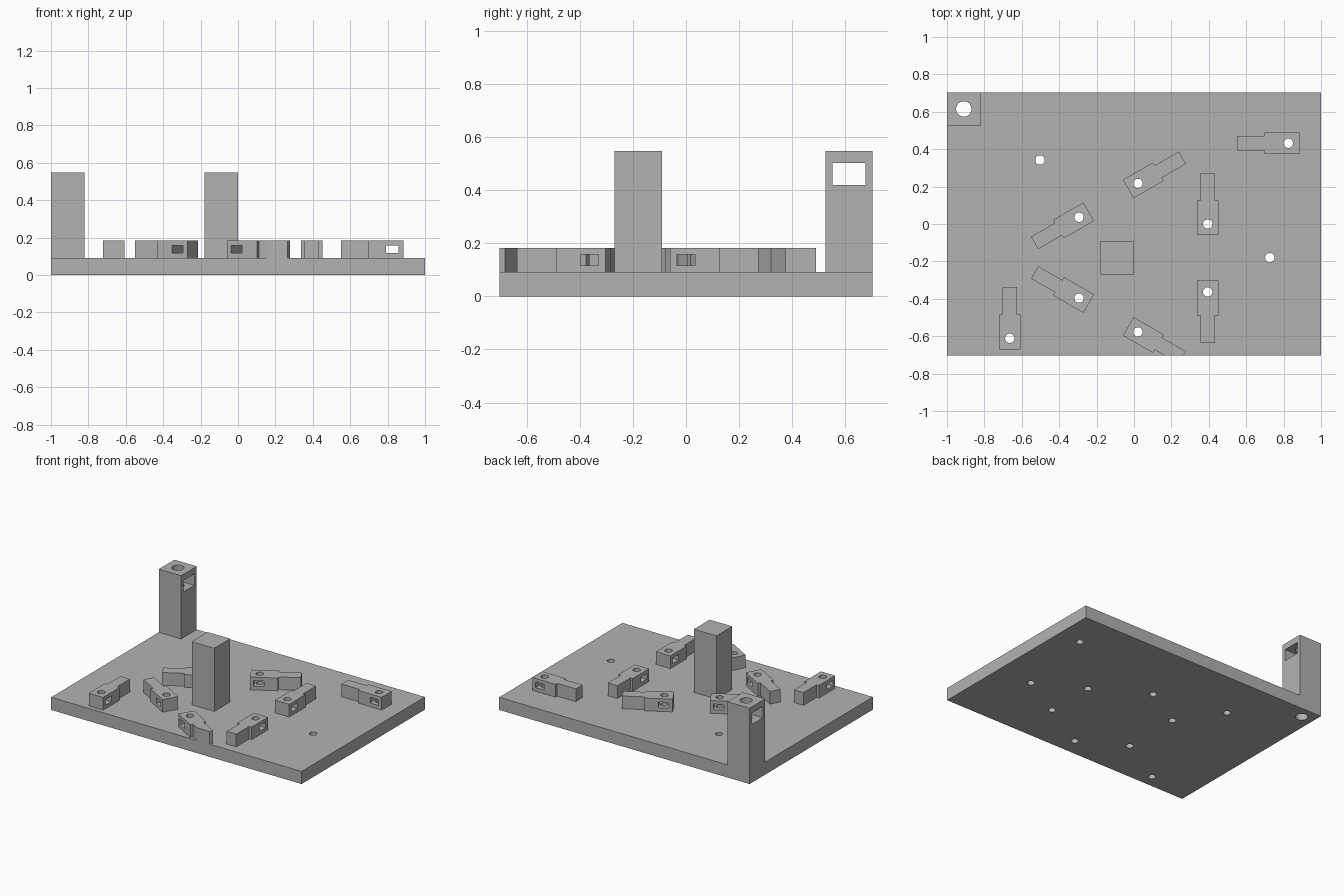
import bpy, bmesh, math
from mathutils import Matrix, Vector

if "Cube" in bpy.data.objects:
    bpy.data.objects.remove(bpy.data.objects["Cube"])

PLATE_Y, PLATE_Z, CLIP_Z, POST_Z = 0.703, 0.091, 0.183, 0.547
PIN_R = 0.025

grey = bpy.data.materials.new("plain grey")
grey.diffuse_color = (0.448, 0.448, 0.448, 1)
grey.use_nodes = True
grey.node_tree.nodes["Principled BSDF"].inputs["Base Color"].default_value = grey.diffuse_color


def add_object(name, bm):
    mesh = bpy.data.meshes.new(name)
    bmesh.ops.recalc_face_normals(bm, faces=bm.faces)
    bm.to_mesh(mesh)
    bm.free()
    mesh.materials.append(grey)
    obj = bpy.data.objects.new(name, mesh)
    bpy.context.collection.objects.link(obj)
    return obj


def add_box(bm, x0, x1, y0, y1, z0, z1):
    size = Matrix.Diagonal((x1 - x0, y1 - y0, z1 - z0, 1))
    mid = Vector((x0 + x1, y0 + y1, z0 + z1)) / 2
    bmesh.ops.create_cube(bm, size=1, matrix=Matrix.Translation(mid) @ size)


def add_drill(bm, x, y, r):
    bmesh.ops.create_cone(bm, cap_ends=True, segments=32, radius1=r, radius2=r,
                          depth=2, matrix=Matrix.Translation((x, y, 0.2)))


def box(name, *bounds):
    bm = bmesh.new()
    add_box(bm, *bounds)
    return add_object(name, bm)


def drills(holes):
    bm = bmesh.new()
    for x, y, r in holes:
        add_drill(bm, x, y, r)
    return add_object("drill_cutter", bm)


def cut(obj, cutter, operation='DIFFERENCE'):
    """Apply a boolean, then discard the cutter."""
    cutter.hide_render = True
    mod = obj.modifiers.new("cut", 'BOOLEAN')
    mod.object, mod.operation, mod.solver = cutter, operation, 'EXACT'
    bpy.context.view_layer.update()
    deps = bpy.context.evaluated_depsgraph_get()
    mesh = bpy.data.meshes.new_from_object(obj.evaluated_get(deps))
    obj.modifiers.clear()
    obj.data = mesh
    bpy.data.objects.remove(cutter)


# Clip placements: pin hole x, y and the direction its tail points (degrees)
clips = [
    (0.825, 0.432, 180), (0.394, 0.0, 90), (0.394, -0.363, -90),
    (-0.664, -0.611, 90), (0.021, 0.217, 30), (-0.294, 0.036, 210),
    (-0.294, -0.396, 150), (0.021, -0.577, -30),
]
corner_hole = (-0.91, 0.615, 0.041)

# Base plate with pin holes below every clip, two free holes and the corner hole
plate = box("base_plate", -1, 1, -PLATE_Y, PLATE_Y, 0, PLATE_Z)
cut(plate, drills([(x, y, PIN_R) for x, y, _ in clips]
                  + [(-0.503, 0.342, PIN_R), (0.726, -0.18, PIN_R), corner_hole]))

# Solid centre post
box("centre_post", -0.18, 0, -0.27, -0.09, PLATE_Z, POST_Z)

# Corner post with a vertical bore and a sideways window
post = box("corner_post", -1, -0.822, 0.525, PLATE_Y, PLATE_Z, POST_Z)
cut(post, drills([corner_hole]))
cut(post, box("window_cutter", -1.2, -0.6, 0.552, 0.676, 0.42, 0.502))

# Clip: wide head and narrow tail profile, drilled, with a cross window
half = [(-0.06, 0.057), (0.126, 0.057), (0.126, 0.038), (0.274, 0.038)]
profile = half + [(x, -y) for x, y in reversed(half)]
bm = bmesh.new()
face = bm.faces.new([bm.verts.new((x, y, PLATE_Z)) for x, y in profile])
top = bmesh.ops.extrude_face_region(bm, geom=[face])["geom"]
bmesh.ops.translate(bm, vec=(0, 0, CLIP_Z - PLATE_Z),
                    verts=[v for v in top if isinstance(v, bmesh.types.BMVert)])
clip = add_object("clip", bm)
cut(clip, drills([(0, 0, PIN_R)]))
cut(clip, box("slot_cutter", -0.034, 0.034, -0.2, 0.2, 0.117, 0.158))

# Place the clips
for i, (x, y, angle) in enumerate(clips):
    obj = clip if i == 0 else bpy.data.objects.new(f"clip_{i + 1}", clip.data)
    if i:
        bpy.context.collection.objects.link(obj)
    obj.location = (x, y, 0)
    obj.rotation_euler.z = math.radians(angle)

# The last clip overhangs the front edge and is trimmed flush with the plate
cut(obj, box("edge_cutter", -1, 1, -PLATE_Y, PLATE_Y, -1, 1), 'INTERSECT')
